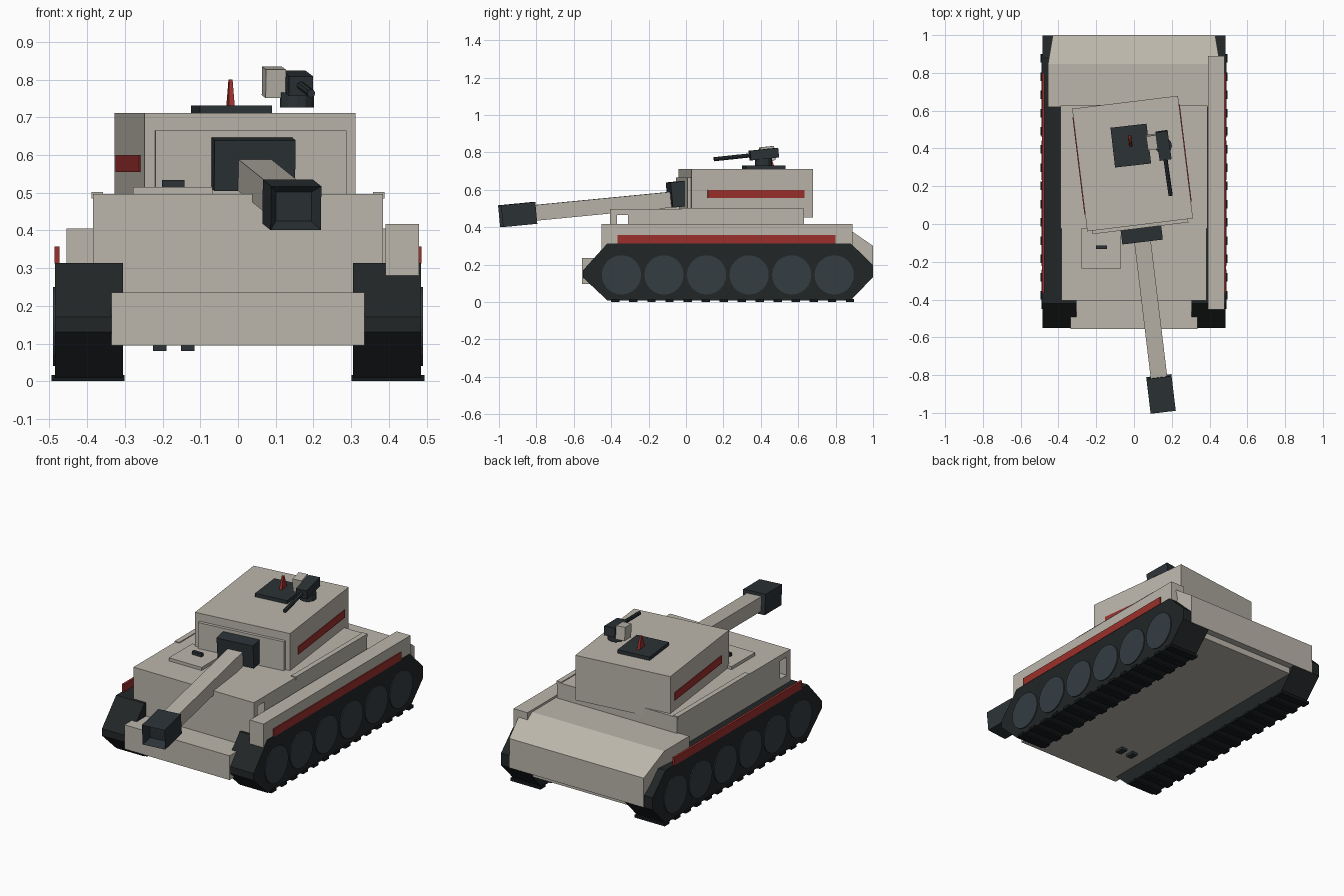
import bpy, bmesh
from math import radians
from mathutils import Matrix, Vector

if "Cube" in bpy.data.objects:
    bpy.data.objects.remove(bpy.data.objects["Cube"])


def material(name, col):
    m = bpy.data.materials.new(name)
    m.diffuse_color = (*col, 1)
    m.use_nodes = True
    m.node_tree.nodes["Principled BSDF"].inputs["Base Color"].default_value = m.diffuse_color
    return m


SAND = material("sand", (0.50, 0.47, 0.41))
DARK = material("dark", (0.025, 0.032, 0.037))
TRACK = material("track", (0.016, 0.019, 0.02))
WHEEL = material("wheel", (0.035, 0.047, 0.055))
RED = material("red", (0.33, 0.03, 0.025))
BLACK = material("black", (0.008, 0.01, 0.012))


def finish(name, bm, mat, frame=None):
    if frame is not None:
        bm.transform(frame)
    bmesh.ops.recalc_face_normals(bm, faces=bm.faces)
    me = bpy.data.meshes.new(name)
    bm.to_mesh(me)
    bm.free()
    me.materials.append(mat)
    ob = bpy.data.objects.new(name, me)
    bpy.context.collection.objects.link(ob)
    return ob


def box(name, x, y, z, mat, frame=None, shape=None):
    """Box from (min, max) ranges; shape may move the corner points."""
    bm = bmesh.new()
    bmesh.ops.create_cube(bm, size=1)
    for v in bm.verts:
        v.co = Vector([r[0] if c < 0 else r[1] for c, r in zip(v.co, (x, y, z))])
        if shape:
            shape(v.co)
    return finish(name, bm, mat, frame)


def profile(name, pts, x0, x1, mat, shape=None):
    """Side outline (y, z) extruded along x."""
    bm = bmesh.new()
    f = bm.faces.new([bm.verts.new((x0, y, z)) for y, z in pts])
    g = bmesh.ops.extrude_face_region(bm, geom=[f])["geom"]
    for v in g:
        if isinstance(v, bmesh.types.BMVert):
            v.co.x = x1
    if shape:
        for v in bm.verts:
            shape(v.co)
    return finish(name, bm, mat)


def cylinder(name, r, depth, frame, mat, sides=24):
    bm = bmesh.new()
    bmesh.ops.create_cone(bm, cap_ends=True, segments=sides, radius1=r, radius2=r, depth=depth)
    return finish(name, bm, mat, frame)


def span(s, a, b):
    return (a, b) if s > 0 else (-b, -a)


# Running gear on both sides
for s, side in ((1, "right"), (-1, "left")):
    xs = span(s, 0.305, 0.485)
    profile(side + "_track", [(-0.55, 0.13), (-0.42, 0.008), (0.88, 0.008), (0.997, 0.13),
                              (0.997, 0.20), (0.88, 0.314), (-0.42, 0.314), (-0.55, 0.17)],
            xs[0], xs[1], TRACK)
    for i in range(6):
        m = Matrix.Translation((s * 0.47, -0.345 + i * 0.2275, 0.145)) @ Matrix.Rotation(radians(90), 4, 'Y')
        cylinder(f"{side}_wheel_{i + 1}", 0.105, 0.042, m, WHEEL)
    for i in range(14):
        y = -0.40 + i * 0.0965
        box(f"{side}_track_cleat_{i + 1}", span(s, 0.301, 0.494), (y, y + 0.045), (0, 0.016), BLACK)
    box(side + "_red_stripe", span(s, 0.474, 0.487), (-0.365, 0.80), (0.312, 0.357), RED)


# Lower hull with narrowing nose
def nose(co):
    if co.z < 0.15 or co.y < -0.5:
        co.x *= 0.96


box("lower_hull", (-0.35, 0.35), (-0.557, 0.96), (0.095, 0.235), SAND, shape=nose)
for i, x in enumerate((-0.207, -0.133)):
    box(f"belly_plug_{i + 1}", (x - 0.018, x + 0.018), (-0.29, -0.24), (0.08, 0.1), DARK)


# Rear hull with sloped engine deck
def rear_taper(co):
    if co.y > 0.9:
        co.x *= 0.945


profile("rear_hull", [(0.62, 0.13), (0.85, 0.13), (1.0, 0.13), (1.0, 0.30), (0.848, 0.405), (0.62, 0.405)],
        -0.455, 0.455, SAND, rear_taper)

# Superstructure, with a see-through slot near the front
W = (-0.385, 0.385)
box("superstructure_base", W, (-0.405, 0.63), (0.2, 0.36), SAND)
box("superstructure_front", W, (-0.405, -0.37), (0.36, 0.465), SAND)
box("superstructure_rear", W, (-0.31, 0.63), (0.36, 0.465), SAND)
box("superstructure_roof", W, (-0.405, 0.63), (0.465, 0.497), SAND)
for s, side in ((1, "right"), (-1, "left")):
    box(side + "_roof_rail", span(s, 0.358, 0.388), (-0.025, 0.628), (0.485, 0.502), SAND)

# Storage fender on the right side only
box("right_fender_box", (0.391, 0.48), (-0.452, 0.89), (0.28, 0.417), SAND)

# Driver hatch
box("driver_hatch", (-0.278, -0.068), (-0.235, -0.02), (0.49, 0.515), SAND)
box("driver_periscope", (-0.202, -0.142), (-0.132, -0.113), (0.51, 0.534), DARK)

# Turret, turned slightly
T = Matrix.Translation((-0.0075, 0.32, 0)) @ Matrix.Rotation(radians(7), 4, 'Z')
box("turret", (-0.282, 0.282), (-0.327, 0.327), (0.452, 0.711), SAND, T)
box("turret_front_plate", (-0.255, 0.255), (-0.345, -0.31), (0.495, 0.665), SAND, T)
for s, side in ((1, "right"), (-1, "left")):
    box(side + "_turret_stripe", span(s, 0.278, 0.286), (-0.24, 0.28), (0.555, 0.60), RED, T)

# Main gun
G = Matrix.Translation((0.04, -0.05, 0.55)) @ Matrix.Rotation(radians(6.9), 4, 'Z') @ Matrix.Rotation(radians(5.5), 4, 'X')
box("gun_mantlet", (-0.108, 0.108), (-0.037, 0.04), (-0.042, 0.093), DARK, G)
box("gun_barrel", (-0.044, 0.044), (-0.80, 0.0), (-0.042, 0.042), SAND, G)
bm = bmesh.new()
bmesh.ops.create_cube(bm, size=1, matrix=Matrix.Translation((0, -0.86, 0)) @ Matrix.Diagonal((0.134, 0.185, 0.117, 1)))
bm.faces.ensure_lookup_table()
front = min(bm.faces, key=lambda f: f.calc_center_median().y)
bmesh.ops.inset_region(bm, faces=[front], thickness=0.028)
bmesh.ops.translate(bm, verts=front.verts, vec=(0, 0.05, 0))
finish("gun_muzzle", bm, DARK, G)

# Roof hatch with red fin
H = Matrix.Translation((-0.017, 0.415, 0)) @ Matrix.Rotation(radians(6.5), 4, 'Z')
box("roof_hatch", (-0.096, 0.096), (-0.106, 0.106), (0.705, 0.731), DARK, H)


def fin(co):
    if co.z > 0.78:
        co.x *= 0.6
        co.y = 0.02 + co.y * 0.2


box("red_fin", (-0.008, 0.008), (-0.005, 0.055), (0.728, 0.80), RED, H, fin)

# Roof machine gun
cylinder("machine_gun_mount", 0.045, 0.04, Matrix.Translation((0.156, 0.415, 0.746)), DARK, 12)
M = Matrix.Translation((0.156, 0.42, 0.792)) @ Matrix.Rotation(radians(8), 4, 'Z') @ Matrix.Rotation(radians(6), 4, 'X')
box("machine_gun_body", (-0.032, 0.032), (-0.08, 0.072), (-0.027, 0.025), DARK, M)
cylinder("machine_gun_barrel", 0.011, 0.21,
         M @ Matrix.Translation((0, -0.17, 0)) @ Matrix.Rotation(radians(90), 4, 'X'), DARK, 8)
box("ammo_box", (-0.085, -0.032), (-0.015, 0.06), (-0.04, 0.036), SAND, M)
